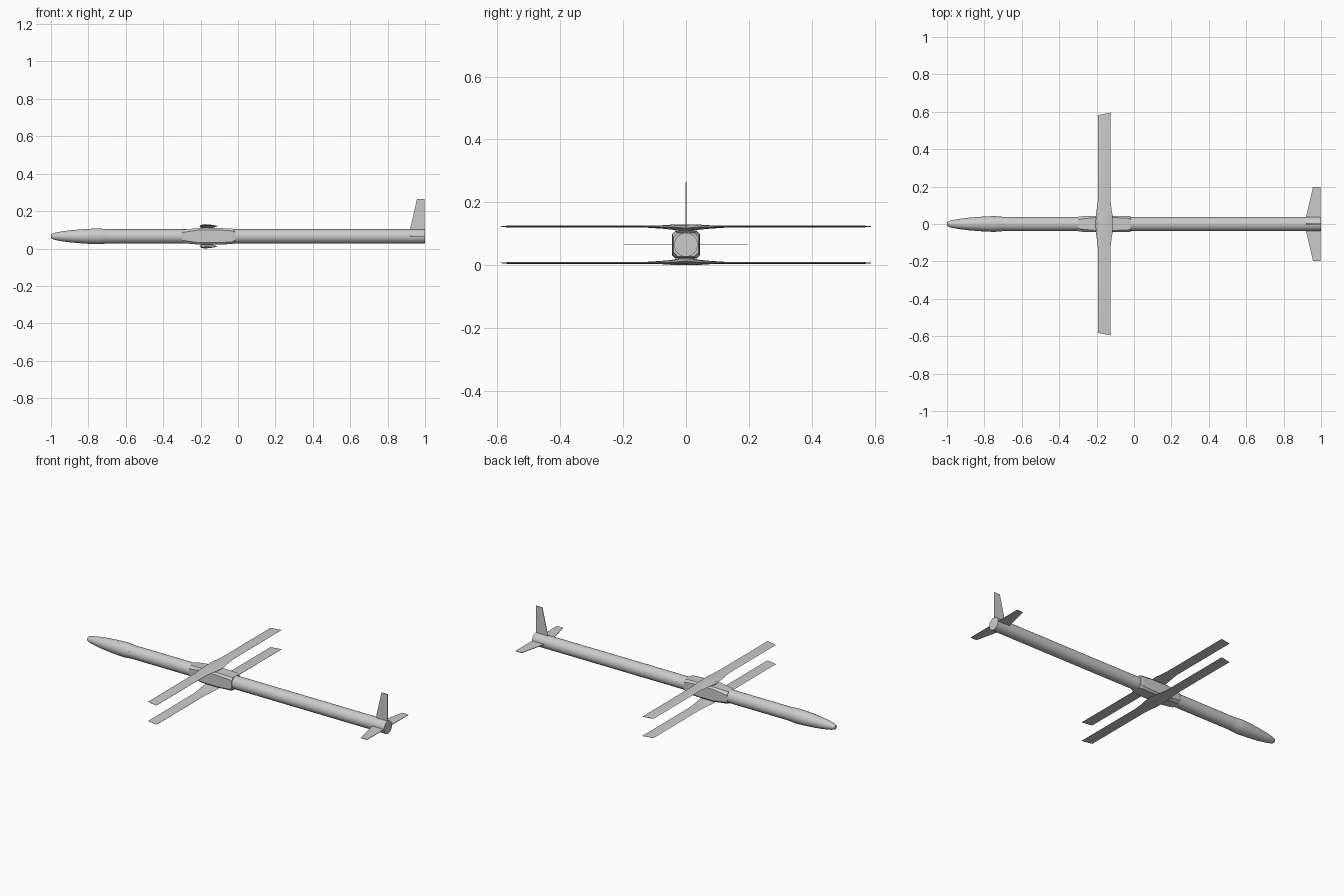
import bpy, bmesh, math

if "Cube" in bpy.data.objects:
    bpy.data.objects.remove(bpy.data.objects["Cube"])

ZC = 0.067  # height of the fuselage axis


def make(name, bm, smooth=True):
    bmesh.ops.recalc_face_normals(bm, faces=bm.faces)
    me = bpy.data.meshes.new(name)
    bm.to_mesh(me)
    bm.free()
    ob = bpy.data.objects.new(name, me)
    bpy.context.collection.objects.link(ob)
    if smooth:
        bpy.ops.object.select_all(action='DESELECT')
        ob.select_set(True)
        bpy.context.view_layer.objects.active = ob
        bpy.ops.object.shade_smooth_by_angle(angle=math.radians(30))
    return ob


def loft(name, rings, smooth=True):
    """Skin a list of equal-length point rings and cap both ends."""
    bm = bmesh.new()
    vs = [[bm.verts.new(p) for p in r] for r in rings]
    n = len(vs[0])
    for a, b in zip(vs, vs[1:]):
        for i in range(n):
            j = (i + 1) % n
            bm.faces.new((a[i], a[j], b[j], b[i]))
    bm.faces.new(vs[0])
    bm.faces.new(vs[-1])
    return make(name, bm, smooth)


def circle(x, r, n=32):
    return [(x, r * math.cos(2 * math.pi * i / n), ZC + r * math.sin(2 * math.pi * i / n))
            for i in range(n)]


def octagon(x, hy, hz, c):
    q = [(hy, hz - c), (hy - c, hz)]
    pts = q + [(-y, z) for y, z in reversed(q)]
    pts += [(-y, -z) for y, z in pts]
    return [(x, y, ZC + z) for y, z in pts]


# fuselage tube
loft("fuselage_tube", [circle(x, 0.038) for x in (-0.74, 1.0)])

# nose cone with its tapered collar
nose = [(-1.0, 0.004), (-0.998, 0.010), (-0.992, 0.015), (-0.975, 0.020), (-0.94, 0.0265),
        (-0.89, 0.033), (-0.83, 0.038), (-0.78, 0.041), (-0.745, 0.042), (-0.73, 0.041),
        (-0.70, 0.0382)]
loft("nose_cone", [circle(x, r) for x, r in nose])

# boxy wing mount around the tube
body = [(-0.30, 0.037, 0.036, 0.016), (-0.29, 0.041, 0.037, 0.015), (-0.21, 0.044, 0.044, 0.010),
        (-0.10, 0.044, 0.044, 0.010), (-0.03, 0.043, 0.041, 0.012), (-0.015, 0.040, 0.038, 0.015)]
loft("wing_mount", [octagon(*b) for b in body], smooth=False)


# wings: (y, leading x, trailing x, outer z offset, inner z offset, tip sweep)
stations = [(0.0, -0.205, -0.113, 0.065, 0.040, 0), (0.045, -0.204, -0.114, 0.064, 0.048, 0),
            (0.075, -0.200, -0.120, 0.062, 0.051, 0), (0.135, -0.192, -0.126, 0.061, 0.055, 0),
            (0.565, -0.192, -0.126, 0.061, 0.055, 0), (0.582, -0.192, -0.126, 0.0588, 0.0572, 0.013)]


def wing_ring(st, side, up):
    y, x0, x1, zo, zi, sw = st
    zm, w = (zo + zi) / 2, x1 - x0
    prof = [(0, zm), (0.08, zo - (zo - zm) * 0.3), (0.3, zo), (0.7, zo - (zo - zm) * 0.3), (1, zm + 0.0005),
            (1, zm - 0.0005), (0.7, zi + (zm - zi) * 0.3), (0.3, zi), (0.08, zi + (zm - zi) * 0.3)]
    return [(x0 + t * w, side * (y + sw * t), ZC + up * z) for t, z in prof]


for label, up in (("upper_wing", 1), ("lower_wing", -1)):
    rings = [wing_ring(s, -1, up) for s in reversed(stations[1:])]
    rings += [wing_ring(s, 1, up) for s in stations]
    w = loft(label, rings)

# tail fins: one upright, two level
for name, ang, span in (("tail_fin", 90, 0.199), ("tailplane_left", 0, 0.197), ("tailplane_right", 180, 0.197)):
    c, s = math.cos(math.radians(ang)), math.sin(math.radians(ang))
    outline = [(0.918, 0.03), (0.957, span), (0.998, span), (0.998, 0.03)]
    loft(name, [[(x, r * c - t * s, ZC + r * s + t * c) for x, r in outline] for t in (-0.0015, 0.0015)],
         smooth=False)

# everything rests on the ground plane
low = min(v.co.z for o in bpy.data.objects for v in o.data.vertices)
for o in bpy.data.objects:
    for v in o.data.vertices:
        v.co.z -= low
